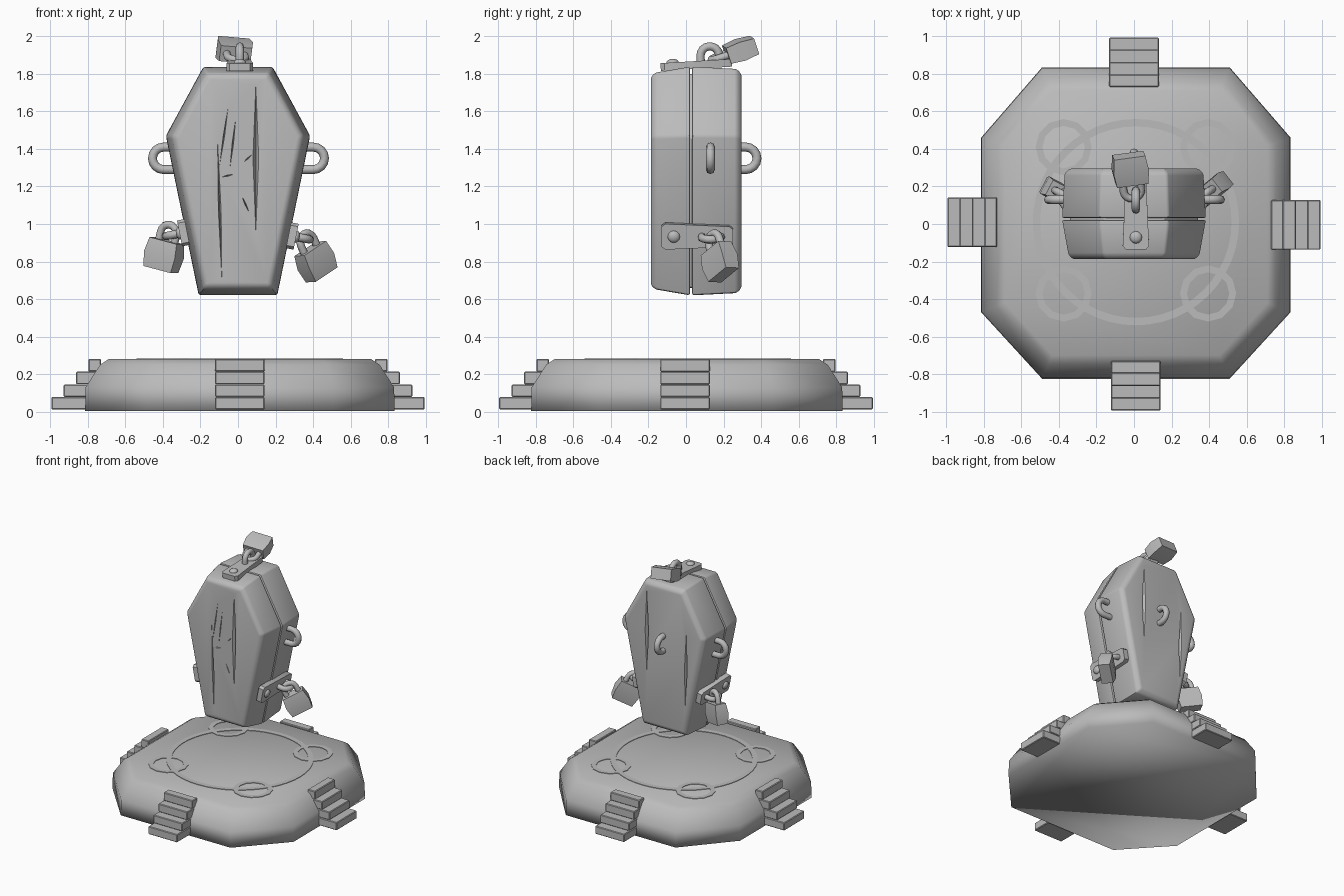
import bpy, bmesh, math
from mathutils import Matrix, Vector

if "Cube" in bpy.data.objects:
    bpy.data.objects.remove(bpy.data.objects["Cube"])

stone = bpy.data.materials.new("grey stone")
stone.diffuse_color = (0.5, 0.5, 0.5, 1)
stone.use_nodes = True
stone.node_tree.nodes["Principled BSDF"].inputs["Base Color"].default_value = stone.diffuse_color


def make(name, bm, matrix=None, angle=35, bevel=0, segments=2):
    """Turn a bmesh into a named, softly bevelled, shaded object."""
    if bevel:
        edges = [e for e in bm.edges if e.is_manifold and e.calc_face_angle() > 0.15]
        bmesh.ops.bevel(bm, geom=edges, offset=bevel, segments=segments, profile=0.5,
                        affect='EDGES', clamp_overlap=True)
    if matrix:
        bm.transform(matrix)
    bmesh.ops.recalc_face_normals(bm, faces=bm.faces)
    me = bpy.data.meshes.new(name)
    bm.to_mesh(me)
    bm.free()
    me.materials.append(stone)
    ob = bpy.data.objects.new(name, me)
    bpy.context.collection.objects.link(ob)
    shade(ob, angle)
    return ob


def shade(ob, angle):
    bpy.ops.object.select_all(action='DESELECT')
    ob.select_set(True)
    bpy.context.view_layer.objects.active = ob
    bpy.ops.object.shade_smooth_by_angle(angle=math.radians(angle))


def inset(pts, d):
    """Shrink a clockwise convex outline by d."""
    out = []
    for i, p in enumerate(pts):
        p = Vector(p)
        a = (p - Vector(pts[i - 1])).normalized()
        b = (Vector(pts[(i + 1) % len(pts)]) - p).normalized()
        na, nb = Vector((a.y, -a.x)), Vector((b.y, -b.x))
        out.append(p + (na + nb) * d / (1 + na.dot(nb)))
    return out


def loft(bm, rings, caps=True):
    rows = [[bm.verts.new(p) for p in r] for r in rings]
    n = len(rows[0])
    for r, s in zip(rows, rows[1:]):
        for i in range(n):
            bm.faces.new((r[i], r[(i + 1) % n], s[(i + 1) % n], s[i]))
    if caps:
        bm.faces.new(rows[0])
        bm.faces.new(rows[-1])


def box(bm, lo, hi):
    lo, hi = Vector(lo), Vector(hi)
    bmesh.ops.create_cube(bm, size=1, matrix=Matrix.Translation((lo + hi) / 2)
                          @ Matrix.Diagonal((*(hi - lo), 1)))


def tube(bm, path, r, sides=8):
    """Round bar along a path lying in the local xz plane."""
    path = [Vector((x, 0, z)) for x, z in path]
    rings = []
    for i, p in enumerate(path):
        t = (path[min(i + 1, len(path) - 1)] - path[max(i - 1, 0)]).normalized()
        n = t.cross(Vector((0, 1, 0)))
        rings.append([p + r * (n * math.cos(a) + Vector((0, 1, 0)) * math.sin(a))
                      for a in (math.tau * k / sides for k in range(sides))])
    loft(bm, rings)


def arch(w, foot, top):
    """U-shaped path, half width w, from height foot to top."""
    return [(-w, foot)] + [(-w * math.cos(a), top - w + w * math.sin(a))
                           for a in (math.pi * k / 8 for k in range(9))] + [(w, foot)]


def frame(origin, x, z):
    """Matrix from an origin, an approximate x axis and an exact z axis."""
    z = Vector(z).normalized()
    x = Vector(x)
    x = (x - z * x.dot(z)).normalized()
    m = Matrix((x, z.cross(x), z)).transposed().to_4x4()
    return Matrix.Translation(origin) @ m


# Platform: smooth chamfered octagon
octagon = [(.51, .835), (.835, .46), (.835, -.47), (.51, -.825),
           (-.49, -.825), (-.815, -.47), (-.815, .46), (-.49, .835)]
bm = bmesh.new()
loft(bm, [[(p.x, p.y, z) for p in inset(octagon, d)] for z, d in
          ((.004, 0), (.13, .003), (.25, .08), (.28, .125))])
make("platform", bm, angle=180)

# Stairs on the four sides
for k, (name, off) in enumerate((("front", .01), ("right", -.005), ("back", 0), ("left", -.01))):
    bm = bmesh.new()
    for i in range(4):
        y = -.995 + .066 * i
        box(bm, (-.132 + off, y, .012 + .067 * i), (.132 + off, min(y + .2, -.73), .077 + .068 * i))
    make(name + "_stairs", bm, Matrix.Rotation(k * math.pi / 2, 4, 'Z'), bevel=.005, segments=1)


# Circle markings on the platform top
def band(name, x, y, r, w, n):
    bm = bmesh.new()
    rings = [[(x + q * math.cos(math.tau * k / n), y + q * math.sin(math.tau * k / n), z)
              for k in range(n)] for q, z in ((r, .279), (r, .284), (r - w, .284), (r - w, .279))]
    loft(bm, rings, False)
    make(name, bm)


band("large_circle", .01, .01, .55, .04, 48)
for x in (-.375, .395):
    for y in (-.37, .41):
        band("small_circle", x, y, .15, .037, 12)

# Coffin lid and back
shape = [(.185, 1.838), (.385, 1.47), (.21, .62), (-.21, .62), (-.385, 1.47), (-.185, 1.838)]


def shell(name, layers):
    bm = bmesh.new()
    loft(bm, [[(p.x, y, p.y) for p in inset(shape, d)] for y, d in layers])
    bmesh.ops.recalc_face_normals(bm, faces=bm.faces)
    return make(name, bm, bevel=.012)


lid = shell("coffin_lid", ((.022, 0), (-.165, .032), (-.187, .055)))
back = shell("coffin_back", ((.032, 0), (.27, .012), (.296, .04)))
shell("coffin_core", ((-.05, .04), (.1, .04)))


# Cracks: V-shaped grooves cut from the broad faces
def crack(target, y, depth, cracks, angle=30):
    bm = bmesh.new()
    for x0, z0, x1, z1, w in cracks:
        a, b = Vector((x0, 0, z0)), Vector((x1, 0, z1))
        n = (b - a).cross(Vector((0, 1, 0))).normalized() * w
        m = (a + b) / 2
        out, deep = Vector((0, y - depth * .1, 0)), Vector((0, y + depth, 0))
        rim = [bm.verts.new(p + out) for p in (a, m + n, b, m - n)]
        tip = bm.verts.new(m + deep)
        bm.faces.new(rim)
        for i in range(4):
            bm.faces.new((rim[i], rim[(i + 1) % 4], tip))
    cutter = make("crack_cutter", bm)
    cutter.hide_render = True
    mod = target.modifiers.new("cracks", 'BOOLEAN')
    mod.operation, mod.solver, mod.object = 'DIFFERENCE', 'EXACT', cutter
    bpy.ops.object.select_all(action='DESELECT')
    target.select_set(True)
    bpy.context.view_layer.objects.active = target
    bpy.ops.object.modifier_apply(modifier=mod.name)
    bpy.data.objects.remove(cutter)
    shade(target, angle)


crack(lid, -.187, .03, [(.095, 1.78, .095, .92, .017), (-.11, 1.48, -.085, .67, .008),
                        (-.05, 1.64, -.1, 1.3, .004), (-.01, 1.58, -.045, 1.28, .004),
                        (-.09, 1.25, -.02, 1.265, .004), (.02, 1.15, .06, 1.06, .004),
                        (.03, 1.33, .075, 1.37, .004)])
crack(back, .296, -.03, [(.15, 1.78, .15, 1.05, .017), (-.21, 1.5, -.2, .86, .014)])

# Carrying handles: both sides and back
for name, origin, out in (("right_handle", (.363, .13, 1.35), (1, 0, 0)),
                          ("left_handle", (-.358, .13, 1.35), (-1, 0, 0)),
                          ("back_handle", (0, .28, 1.35), (0, 1, 0))):
    bm = bmesh.new()
    tube(bm, arch(.06, -.03, .098), .024)
    make(name, bm, frame(origin, (0, 0, 1), out), angle=60)


# Hasp: tapered strap with rivet and staple, length along local x
def hasp(name, origin, out):
    m = frame(origin, (0, 1, 0), out)
    bm = bmesh.new()
    outline = [(-.19, .055), (-.17, .07), (.17, .055), (.19, .04),
               (.19, -.04), (.17, -.055), (-.17, -.07), (-.19, -.055)]
    loft(bm, [[(x, y, z) for x, y in outline] for z in (-.015, .026)])
    make(name + "_strap", bm, m, bevel=.006, segments=1)
    bm = bmesh.new()
    bmesh.ops.create_uvsphere(bm, u_segments=12, v_segments=8, radius=.033,
                              matrix=Matrix.Translation((-.125, 0, .026))
                              @ Matrix.Diagonal((1, 1, .6, 1)))
    make(name + "_rivet", bm, m, angle=60)
    bm = bmesh.new()
    tube(bm, arch(.05, 0, .1), .022)
    make(name + "_staple", bm, m @ Matrix.Translation((.075, 0, 0)), angle=60)


# Padlock: swollen body with a round shackle, hanging along "down"
def padlock(name, centre, down, side):
    m = frame(centre, side, -Vector(down))
    bm = bmesh.new()
    loft(bm, [[(sx * w, sy * t, z) for sx, sy in ((-1, -1), (1, -1), (1, 1), (-1, 1))]
              for z, w, t in ((-.08, .084, .044), (0, .095, .052), (.078, .084, .044))])
    make(name + "_body", bm, m, angle=50, bevel=.02, segments=3)
    bm = bmesh.new()
    tube(bm, arch(.048, .05, .165), .021)
    make(name + "_shackle", bm, m, angle=60)


hasp("right_hasp", (.284, .06, .937), (.98, 0, -.196))
hasp("left_hasp", (-.286, .06, .955), (-.98, 0, -.196))
hasp("top_hasp", (.01, .055, 1.842), (0, -.06, 1))
padlock("right_padlock", (.415, .18, .80), (.38, .25, -.87), (.75, .6, .3))
padlock("left_padlock", (-.395, .165, .835), (-.2, .1, -.95), (.85, -.45, -.25))
padlock("top_padlock", (-.02, .29, 1.928), (-.1, .95, .33), (1, .1, -.1))
